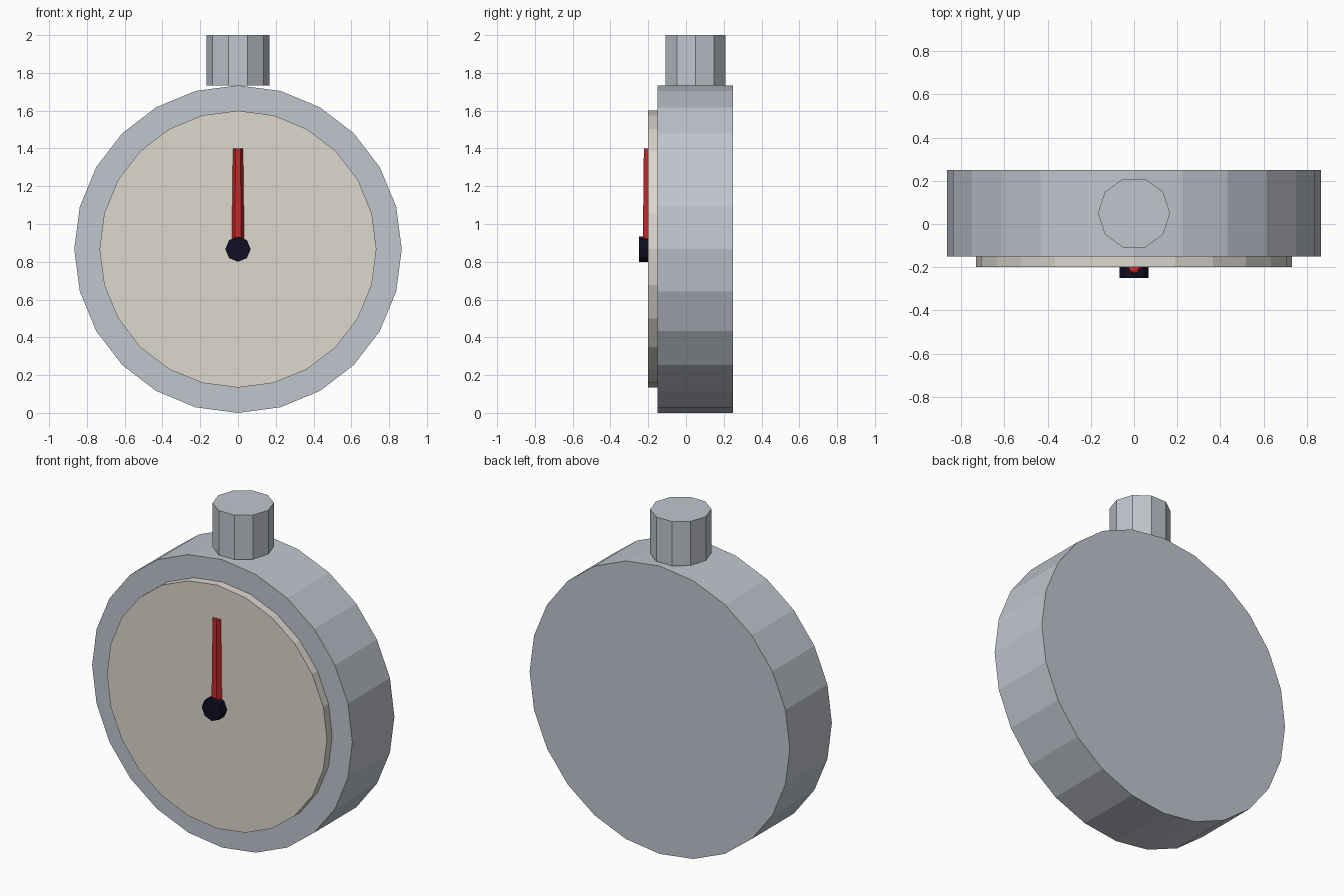
import bpy, math
from mathutils import Matrix

if "Cube" in bpy.data.objects:
    bpy.data.objects.remove(bpy.data.objects["Cube"])


def material(name, rgb):
    m = bpy.data.materials.new(name)
    m.diffuse_color = (*rgb, 1)
    m.use_nodes = True
    m.node_tree.nodes["Principled BSDF"].inputs["Base Color"].default_value = m.diffuse_color
    return m


silver = material("silver", (0.527, 0.558, 0.617))
cream = material("cream", (0.716, 0.686, 0.623))
red = material("red", (0.565, 0.021, 0.021))
navy = material("dark_navy", (0.005, 0.005, 0.018))

CENTRE_Z = 0.867


def prism(name, sides, r_start, r_end, start, end, mat, along_y=False):
    """Flat-shaded cylinder or cone between two points on the y or z axis."""
    length = (end[1] - start[1]) if along_y else (end[2] - start[2])
    mid = [(a + b) / 2 for a, b in zip(start, end)]
    bpy.ops.mesh.primitive_cone_add(vertices=sides, radius1=r_start,
                                    radius2=r_end, depth=length, location=mid)
    ob = bpy.context.object
    ob.name = name
    # Put a corner on the +x axis, then turn the prism if it lies along y
    ob.data.transform(Matrix.Rotation(-math.pi / 2, 4, 'Z'))
    if along_y:
        ob.data.transform(Matrix.Rotation(-math.pi / 2, 4, 'X'))
    ob.data.materials.append(mat)
    return ob


# Round case and raised dial
prism("case", 24, 0.867, 0.867, (0, -0.15, CENTRE_Z), (0, 0.25, CENTRE_Z), silver, True)
prism("dial", 24, 0.733, 0.733, (0, -0.20, CENTRE_Z), (0, -0.15, CENTRE_Z), cream, True)

# Push button on top
prism("crown", 10, 0.167, 0.167, (0, 0.05, 1.733), (0, 0.05, 2.0), silver)

# Tapered hand and its centre hub
prism("hand", 6, 0.0333, 0.0267, (0, -0.20, CENTRE_Z), (0, -0.20, 1.40), red)
prism("hub", 8, 0.067, 0.067, (0, -0.25, CENTRE_Z), (0, -0.19, CENTRE_Z), navy, True)
